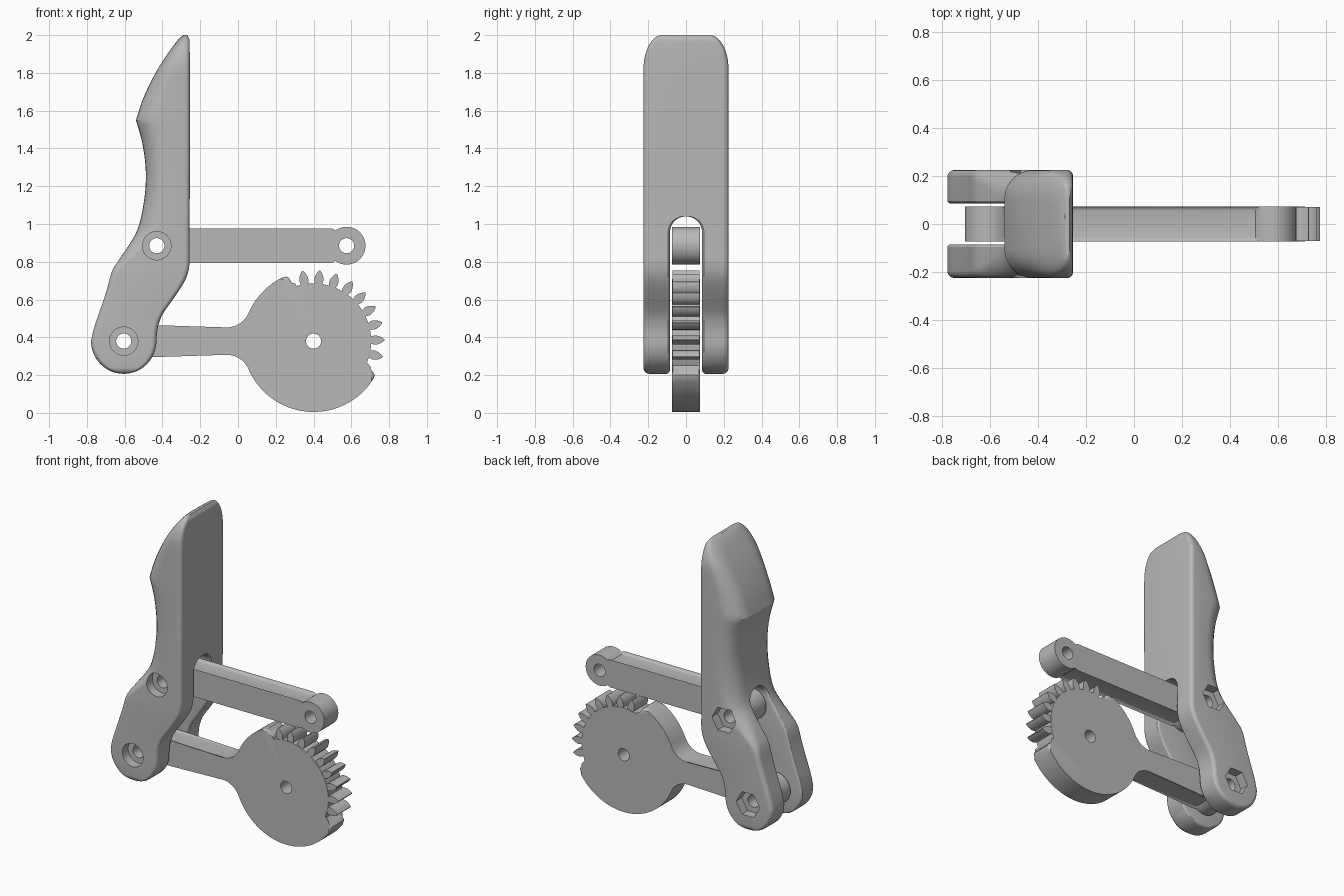
import bpy, bmesh, math
from math import sin, cos, sqrt, radians, pi

cube = bpy.data.objects.get("Cube")
if cube:
    bpy.data.objects.remove(cube)

grey = bpy.data.materials.new("plain grey")
grey.use_nodes = True
grey.diffuse_color = (0.48, 0.48, 0.48, 1)
grey.node_tree.nodes["Principled BSDF"].inputs["Base Color"].default_value = grey.diffuse_color

UPPER, LOWER, HUB = (-0.43, 0.885), (-0.605, 0.38), (0.4, 0.38)
LINK_END = (0.575, 0.885)
HALF, THICK, BAR = 0.225, 0.073, 0.0725
PIVOT_R = 0.173


def finish(bm, name):
    bmesh.ops.recalc_face_normals(bm, faces=bm.faces)
    mesh = bpy.data.meshes.new(name)
    bm.to_mesh(mesh)
    bm.free()
    ob = bpy.data.objects.new(name, mesh)
    bpy.context.collection.objects.link(ob)
    mesh.materials.append(grey)
    return ob


def arc(c, r, a0, a1, n):
    return [(c[0] + r * cos(radians(a0 + (a1 - a0) * i / n)),
             c[1] + r * sin(radians(a0 + (a1 - a0) * i / n))) for i in range(n + 1)]


def add_prism(bm, outline, y0, y1, bevel=0):
    """Extrude an x-z outline along y, optionally rounding both rims."""
    rows = [[bm.verts.new((x, y, z)) for x, z in outline] for y in (y0, y1)]
    n = len(outline)
    caps = [bm.faces.new(r) for r in rows]
    for i in range(n):
        j = (i + 1) % n
        bm.faces.new((rows[0][i], rows[0][j], rows[1][j], rows[1][i]))
    if bevel:
        rim = [e for f in caps for e in f.edges]
        bmesh.ops.bevel(bm, geom=rim, offset=bevel, segments=4, profile=0.5, affect='EDGES')


def prism(name, outline, y0, y1, bevel=0):
    bm = bmesh.new()
    add_prism(bm, outline, y0, y1, bevel)
    return finish(bm, name)


def loft(name, sections):
    """Skin a stack of equal-length (x, y, z) loops."""
    bm = bmesh.new()
    rows = [[bm.verts.new(p) for p in s] for s in sections]
    n = len(rows[0])
    for a, b in zip(rows, rows[1:]):
        for i in range(n):
            j = (i + 1) % n
            bm.faces.new((a[i], a[j], b[j], b[i]))
    bm.faces.new(rows[0])
    bm.faces.new(rows[-1])
    return finish(bm, name)


def cut(ob, cutter):
    mod = ob.modifiers.new("cut", 'BOOLEAN')
    mod.operation, mod.solver, mod.object = 'DIFFERENCE', 'EXACT', cutter
    bpy.context.view_layer.objects.active = ob
    bpy.ops.object.modifier_apply(modifier=mod.name)
    bpy.data.objects.remove(cutter)


def drill(ob, c, r, y0, y1, sides=40):
    cut(ob, prism("cutter", arc(c, r, 0, 360 - 360 / sides, sides - 1), y0, y1))


def smooth(ob):
    bpy.ops.object.select_all(action='DESELECT')
    ob.select_set(True)
    bpy.context.view_layer.objects.active = ob
    bpy.ops.object.shade_smooth_by_angle(angle=radians(28))


def curve(pts, z):
    """Smooth x(z) through the given (z, x) points."""
    if z <= pts[0][0]:
        return pts[0][1]
    if z >= pts[-1][0]:
        return pts[-1][1]

    def slope(k):
        a, b = pts[max(k - 1, 0)], pts[min(k + 1, len(pts) - 1)]
        return (b[1] - a[1]) / (b[0] - a[0])
    k = max(i for i in range(len(pts) - 1) if pts[i][0] <= z)
    (z0, x0), (z1, x1) = pts[k], pts[k + 1]
    h = z1 - z0
    t = (z - z0) / h
    return ((2 * t**3 - 3 * t**2 + 1) * x0 + (t**3 - 2 * t**2 + t) * h * slope(k)
            + (3 * t**2 - 2 * t**3) * x1 + (t**3 - t**2) * h * slope(k + 1))


# Finger outline: rear grip, fingertip pad and straight front
GRIP = [(.38, -.778), (.45, -.762), (.55, -.728), (.65, -.695), (.76, -.663), (.81, -.63),
        (.96, -.537), (1.12, -.498), (1.27, -.488), (1.42, -.505), (1.55, -.54)]
PAD = [(1.55, -.54), (1.67, -.5), (1.82, -.425), (1.94, -.345), (1.985, -.308), (2, -.288)]
FRONT = [(.38, -.432), (.45, -.425), (.52, -.4), (.6, -.345), (.68, -.292),
         (.74, -.265), (.8, -.256), (.85, -.256), (1.97, -.256), (2, -.268)]
BOTTOM = LOWER[1] - PIVOT_R


def span(z):
    if z < LOWER[1]:
        w = sqrt(max(PIVOT_R**2 - (LOWER[1] - z)**2, 0.00002))
        return LOWER[0] - w, LOWER[0] + w
    return curve(GRIP if z <= 1.55 else PAD, z), curve(FRONT, z)


def bottom_round(z, r):
    d = min(max(r - (z - BOTTOM), 0), r)
    return r - sqrt(r * r - d * d)


def finger_section(z):
    b, f = span(z)
    hw = HALF - bottom_round(z, 0.03)
    if z > 1.82:
        hw = HALF - 0.1 + 0.1 * sqrt(max(1 - ((z - 1.82) / 0.18)**2, 0))
    t = min(max((z - 0.7) / 0.28, 0), 1)
    rear = 0.03 + 0.09 * t * t * (3 - 2 * t)
    pts = []
    for sx, sy, a0 in ((1, 1, 0), (-1, 1, 90), (-1, -1, 180), (1, -1, 270)):
        r = 0.025 if sx > 0 else rear
        rx, ry = min(r, 0.48 * (f - b)), min(r, 0.9 * hw)
        cx = f - rx if sx > 0 else b + rx
        for i in range(8):
            a = radians(a0 + 90 * i / 7)
            pts.append((cx + rx * cos(a), sy * (hw - ry) + ry * sin(a), z))
    return pts


def slot_section(z):
    b, f = span(z)
    w = 0.085 + bottom_round(z, 0.02)
    if z > 0.955:
        w = sqrt(max(0.085**2 - (z - 0.955)**2, 0.00002))
    fl = min(0.02, 0.4 * (f - b))
    side = [(b - 0.1, w + fl)]
    side += [(b - 0.003 + fl * (1 - cos(i * pi / 8)), w + fl * (1 - sin(i * pi / 8))) for i in range(5)]
    side += [(f + 0.003 - fl * (1 - sin(i * pi / 8)), w + fl * (1 - cos(i * pi / 8))) for i in range(5)]
    side += [(f + 0.1, w + fl)]
    return [(x, y, z) for x, y in side] + [(x, -y, z) for x, y in reversed(side)]


# Forked finger: pivot end, body, then tip
low = [LOWER[1] - PIVOT_R * cos(i * pi / 32) for i in range(17)]
body = [LOWER[1] + (1.55 - LOWER[1]) * i / 50 for i in range(1, 51)]
tip = [1.55 + 0.45 * sin(i * pi / 40) for i in range(1, 21)]
finger = loft("forked_finger", [finger_section(z) for z in low + body + tip])
slot_z = [0.12] + low[1:] + [z for z in body if z < 0.95]
slot_z += [0.955 + 0.085 * sin(i * pi / 24) for i in range(13)]
cut(finger, loft("cutter", [slot_section(z) for z in slot_z]))

# Pin holes with round front recesses and hexagonal rear recesses
for c in (UPPER, LOWER):
    drill(finger, c, 0.04, -0.4, 0.4)
    drill(finger, c, 0.075, -0.4, -0.165)
    drill(finger, c, 0.085, 0.165, 0.4, 6)
smooth(finger)

# Upper link bar with an eye at each end
EYE, NECK = 0.1, math.degrees(math.asin(BAR / 0.1))
link = prism("upper_link", arc(LINK_END, EYE, NECK - 180, 180 - NECK, 36)
             + arc(UPPER, EYE, NECK, 360 - NECK, 36), -THICK, THICK, 0.018)
for c in (UPPER, LINK_END):
    drill(link, c, 0.04, -0.4, 0.4)
smooth(link)

# Sector gear with its arm
R, ROOT, FILLET = 0.375, 0.305, 0.126
fx, fz = -0.46, BAR + FILLET
meet = math.degrees(math.atan2(fz, fx))
outline = arc(LOWER, EYE, NECK, 360 - NECK, 36)
outline += arc((HUB[0] + fx, HUB[1] - fz), FILLET, 90, 180 - meet, 10)
outline += arc(HUB, R, 360 - meet, 328, 48)[1:]
outline += [arc(HUB, r, a, a, 1)[0] for r, a in ((0.37, 331), (0.355, 332.5), (0.33, 333))]
outline += arc(HUB, ROOT, -25, 110, 48)
outline += [arc(HUB, r, a, a, 1)[0] for r, a in ((0.33, 110.5), (0.355, 111), (0.37, 112.5))]
outline += arc(HUB, R, 115.5, meet, 14)[:-1]
outline += arc((HUB[0] + fx, HUB[1] + fz), FILLET, meet - 180, -90, 10)
gear = prism("sector_gear", outline, -THICK, THICK, 0.015)
for c in (HUB, LOWER):
    drill(gear, c, 0.04, -0.4, 0.4)
smooth(gear)

# Leaf-shaped gear teeth
HALF_TOOTH = [(.295, .015), (.31, .021), (.325, .0245), (.34, .0225), (.355, .017), (.368, .009), (.376, .002)]
bm = bmesh.new()
for k in range(9):
    a = radians(99 - 14 * k)
    leaf = [(r, -w) for r, w in HALF_TOOTH] + [(r, w) for r, w in reversed(HALF_TOOTH)]
    add_prism(bm, [(HUB[0] + r * cos(a) - w * sin(a), HUB[1] + r * sin(a) + w * cos(a))
                   for r, w in leaf], -THICK + 0.002, THICK - 0.002)
smooth(finish(bm, "gear_teeth"))
